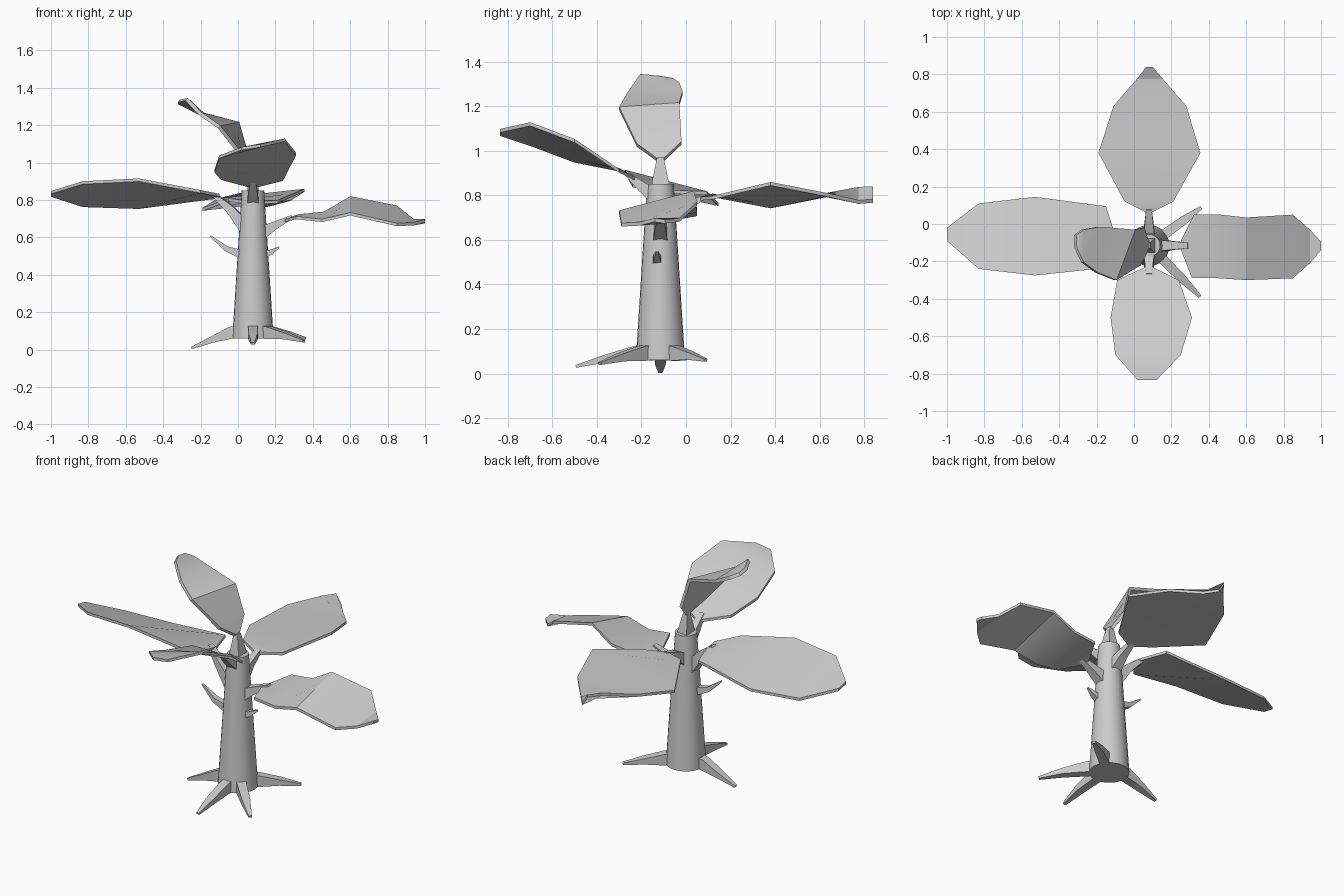
import bpy, bmesh, math
from mathutils import Vector

CX, CY = 0.08, -0.115   # trunk axis


def finish(bm, name, angle=30):
    bmesh.ops.recalc_face_normals(bm, faces=bm.faces)
    me = bpy.data.meshes.new(name)
    bm.to_mesh(me)
    bm.free()
    ob = bpy.data.objects.new(name, me)
    bpy.context.collection.objects.link(ob)
    bpy.ops.object.select_all(action='DESELECT')
    ob.select_set(True)
    bpy.context.view_layer.objects.active = ob
    bpy.ops.object.shade_smooth_by_angle(angle=math.radians(angle))
    return ob


def loft(name, rings, angle=30):
    """Skin equal-length closed rings and cap both ends."""
    bm = bmesh.new()
    vs = [[bm.verts.new(p) for p in r] for r in rings]
    n = len(rings[0])
    for a, b in zip(vs, vs[1:]):
        for i in range(n):
            j = (i + 1) % n
            bm.faces.new((a[i], a[j], b[j], b[i]))
    bm.faces.new(vs[0])
    bm.faces.new(vs[-1])
    return finish(bm, name, angle)


def limb(name, path, sizes):
    """Tapered four-sided limb; sizes are (width, height) at each path point."""
    pts = [Vector(p) for p in path]
    rings = []
    for i, (p, (w, h)) in enumerate(zip(pts, sizes)):
        d = (pts[min(i + 1, len(pts) - 1)] - pts[max(i - 1, 0)]).normalized()
        side = d.cross(Vector((0, 0, 1)))
        side = side.normalized() if side.length > 1e-3 else Vector((0, 1, 0))
        up = side.cross(d)
        rings.append([p + side * (w / 2 * a) + up * (h / 2 * b)
                      for a, b in ((-1, -1), (1, -1), (1, 1), (-1, 1))])
    return loft(name, rings)


def leaf(name, pairs, thick=0.016):
    """Thin plate whose cross lines run between left and right edge points."""
    t = Vector((0, 0, thick / 2))
    if name == "top_leaf":
        t = Vector((thick / 2, 0, thick / 2))
    rings = []
    for a, b in pairs:
        a, b = Vector(a), Vector(b)
        rings.append([a - t, b - t, b + t, a + t])
    return loft(name, rings, 25)


# Trunk
rings = []
for z, r in ((0.06, 0.11), (0.13, 0.106), (0.85, 0.06)):
    rings.append([(CX + r * math.cos(k * math.tau / 24),
                   CY + r * math.sin(k * math.tau / 24), z) for k in range(24)])
loft("trunk", rings)

# Roots: angle, reach, tip height
for i, (deg, reach, tip) in enumerate(((180, 0.33, 0.008), (270, 0.38, 0.032),
                                       (-45, 0.385, 0.045), (36, 0.345, 0.06))):
    c, s = math.cos(math.radians(deg)), math.sin(math.radians(deg))
    mid = (tip + 0.09) / 2
    limb(f"root_{i + 1}",
         [(CX + c * r, CY + s * r, z) for r, z in
          ((0.07, 0.095), (0.12, 0.09), (reach * 0.66, mid + 0.005), (reach, tip))],
         [(0.055, 0.07), (0.052, 0.065), (0.046, 0.035), (0.018, 0.012)])

# Leaf stems
stem = [(0.065, 0.07), (0.05, 0.045), (0.03, 0.02)]
limb("left_stem", [(0.05, CY, 0.64), (-0.04, -0.105, 0.75), (-0.13, -0.08, 0.83)], stem)
limb("right_stem", [(0.12, CY, 0.62), (0.19, CY, 0.66), (0.29, CY, 0.71)], stem)
limb("back_stem", [(CX, -0.08, 0.70), (CX, -0.01, 0.75), (CX, 0.08, 0.79)], stem)
limb("front_stem", [(CX, -0.13, 0.79), (CX, -0.2, 0.84), (CX, -0.27, 0.90)], stem)
limb("top_stem", [(CX, CY, 0.83), (CX, CY, 0.86), (0.075, CY, 0.97)],
     [(0.08, 0.07), (0.075, 0.06), (0.03, 0.025)])

# Twigs
twig = [(0.04, 0.05), (0.032, 0.028), (0.01, 0.008)]
limb("left_twig", [(0.03, -0.125, 0.505), (-0.065, -0.125, 0.54), (-0.148, -0.125, 0.608)], twig)
limb("right_twig", [(0.12, -0.13, 0.505), (0.175, -0.13, 0.52), (0.22, -0.13, 0.548)], twig)

# Leaves, each from its stem to its tip
leaf("left_leaf", [((-0.10, -0.13, 0.825), (-0.10, -0.06, 0.815)),
                   ((-0.20, -0.24, 0.845), (-0.15, 0.095, 0.81)),
                   ((-0.53, -0.275, 0.907), (-0.53, 0.145, 0.76)),
                   ((-0.83, -0.24, 0.892), (-0.83, 0.11, 0.77)),
                   ((-1.00, -0.09, 0.84), (-1.00, -0.02, 0.825))])
leaf("right_leaf", [((0.25, -0.135, 0.69), (0.25, -0.09, 0.69)),
                    ((0.31, -0.29, 0.705), (0.32, 0.05, 0.715)),
                    ((0.45, -0.29, 0.69), (0.46, 0.05, 0.73)),
                    ((0.60, -0.30, 0.725), (0.60, 0.035, 0.812)),
                    ((0.85, -0.29, 0.668), (0.85, 0.05, 0.762)),
                    ((0.94, -0.21, 0.672), (0.94, -0.03, 0.69)),
                    ((1.00, -0.14, 0.69), (1.00, -0.095, 0.682))])
leaf("back_leaf", [((0.06, 0.065, 0.785), (0.10, 0.065, 0.785)),
                   ((-0.05, 0.12, 0.80), (0.21, 0.12, 0.79)),
                   ((-0.19, 0.38, 0.75), (0.355, 0.38, 0.852)),
                   ((-0.11, 0.63, 0.80), (0.28, 0.63, 0.803)),
                   ((0.015, 0.775, 0.83), (0.155, 0.775, 0.77)),
                   ((0.065, 0.84, 0.832), (0.10, 0.84, 0.775))])
leaf("front_leaf", [((0.06, -0.23, 0.875), (0.10, -0.23, 0.875)),
                    ((-0.09, -0.30, 0.915), (0.24, -0.30, 0.91)),
                    ((-0.125, -0.50, 0.955), (0.31, -0.50, 1.045)),
                    ((-0.10, -0.70, 1.03), (0.25, -0.70, 1.12)),
                    ((0.02, -0.835, 1.075), (0.12, -0.835, 1.09))])
leaf("top_leaf", [((0.075, -0.13, 0.96), (0.075, -0.10, 0.96)),
                  ((0.03, -0.22, 1.025), (0.05, -0.02, 1.035)),
                  ((-0.10, -0.30, 1.19), (0.0, -0.03, 1.21)),
                  ((-0.20, -0.26, 1.26), (-0.19, -0.015, 1.26)),
                  ((-0.275, -0.205, 1.338), (-0.275, -0.03, 1.30)),
                  ((-0.315, -0.12, 1.33), (-0.315, -0.06, 1.32))], 0.014)
